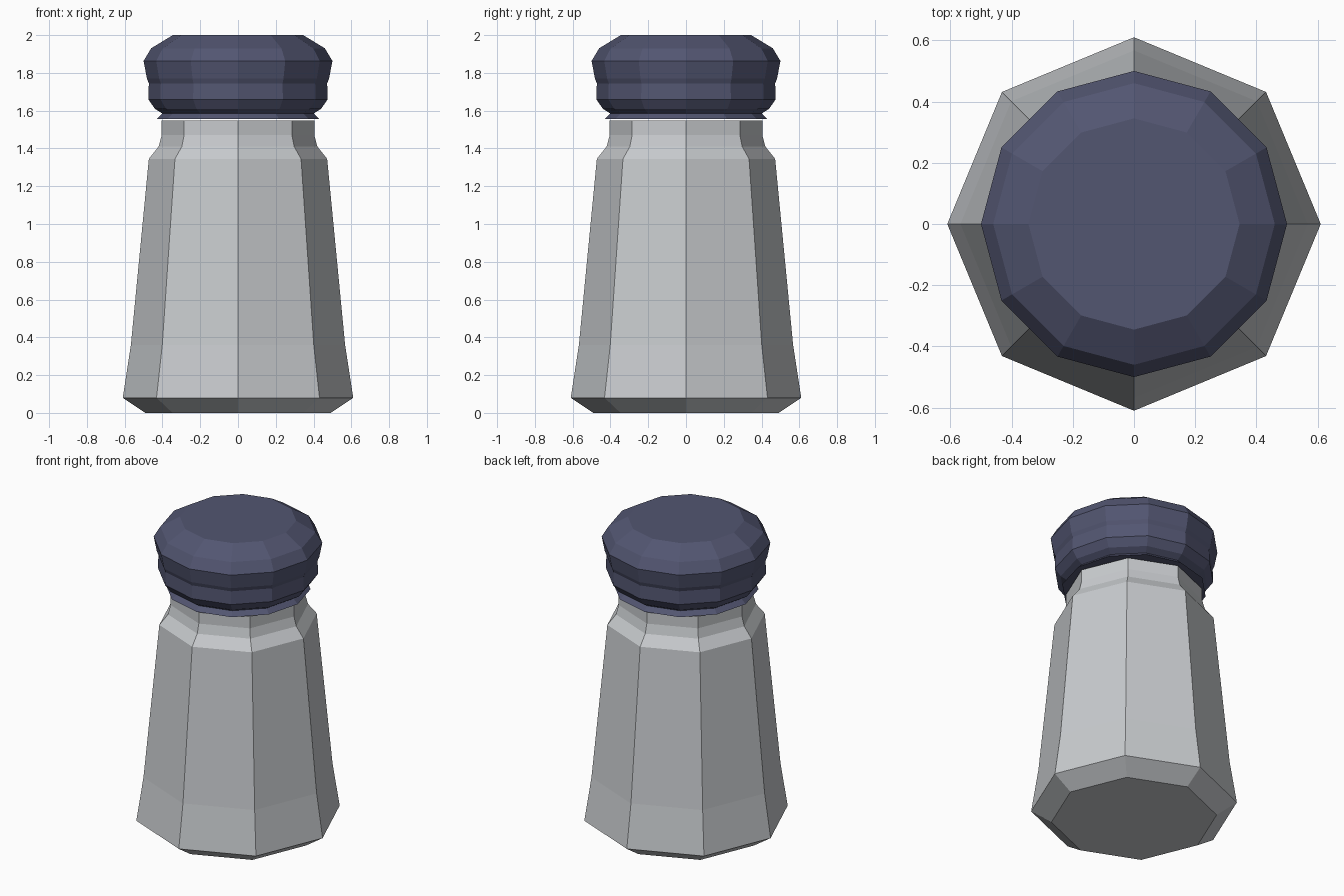
import bpy, bmesh, math

if "Cube" in bpy.data.objects:
    bpy.data.objects.remove(bpy.data.objects["Cube"])

def material(name, rgb):
    m = bpy.data.materials.new(name)
    m.diffuse_color = (*rgb, 1)
    m.use_nodes = True
    m.node_tree.nodes["Principled BSDF"].inputs["Base Color"].default_value = m.diffuse_color
    return m

def lathe(name, profile, sides, mat):
    """Stack faceted rings of (radius, z) and close both ends."""
    bm = bmesh.new()
    rings = [[bm.verts.new((r * math.cos(2 * math.pi * i / sides),
                            r * math.sin(2 * math.pi * i / sides), z))
              for i in range(sides)] for r, z in profile]
    for a, b in zip(rings, rings[1:]):
        for i in range(sides):
            j = (i + 1) % sides
            bm.faces.new((a[i], a[j], b[j], b[i]))
    bm.faces.new(rings[0][::-1])
    bm.faces.new(rings[-1])
    me = bpy.data.meshes.new(name)
    bm.to_mesh(me)
    bm.free()
    me.materials.append(mat)
    ob = bpy.data.objects.new(name, me)
    bpy.context.collection.objects.link(ob)
    return ob

glass = material("pale grey glass", (0.58, 0.60, 0.62))
navy = material("dark slate blue", (0.085, 0.092, 0.165))

# Eight-sided tapered body with bevelled foot, shoulder and neck
lathe("shaker_body", [(0.49, 0), (0.61, 0.08), (0.567, 0.36), (0.472, 1.345),
                      (0.42, 1.41), (0.404, 1.47), (0.404, 1.547)], 8, glass)

# Twelve-sided cap with flared lip, waist and domed top
lathe("shaker_cap", [(0.43, 1.557), (0.40, 1.585), (0.44, 1.61), (0.475, 1.66),
                     (0.472, 1.745), (0.482, 1.77), (0.50, 1.863),
                     (0.46, 1.93), (0.345, 2.0)], 12, navy)
